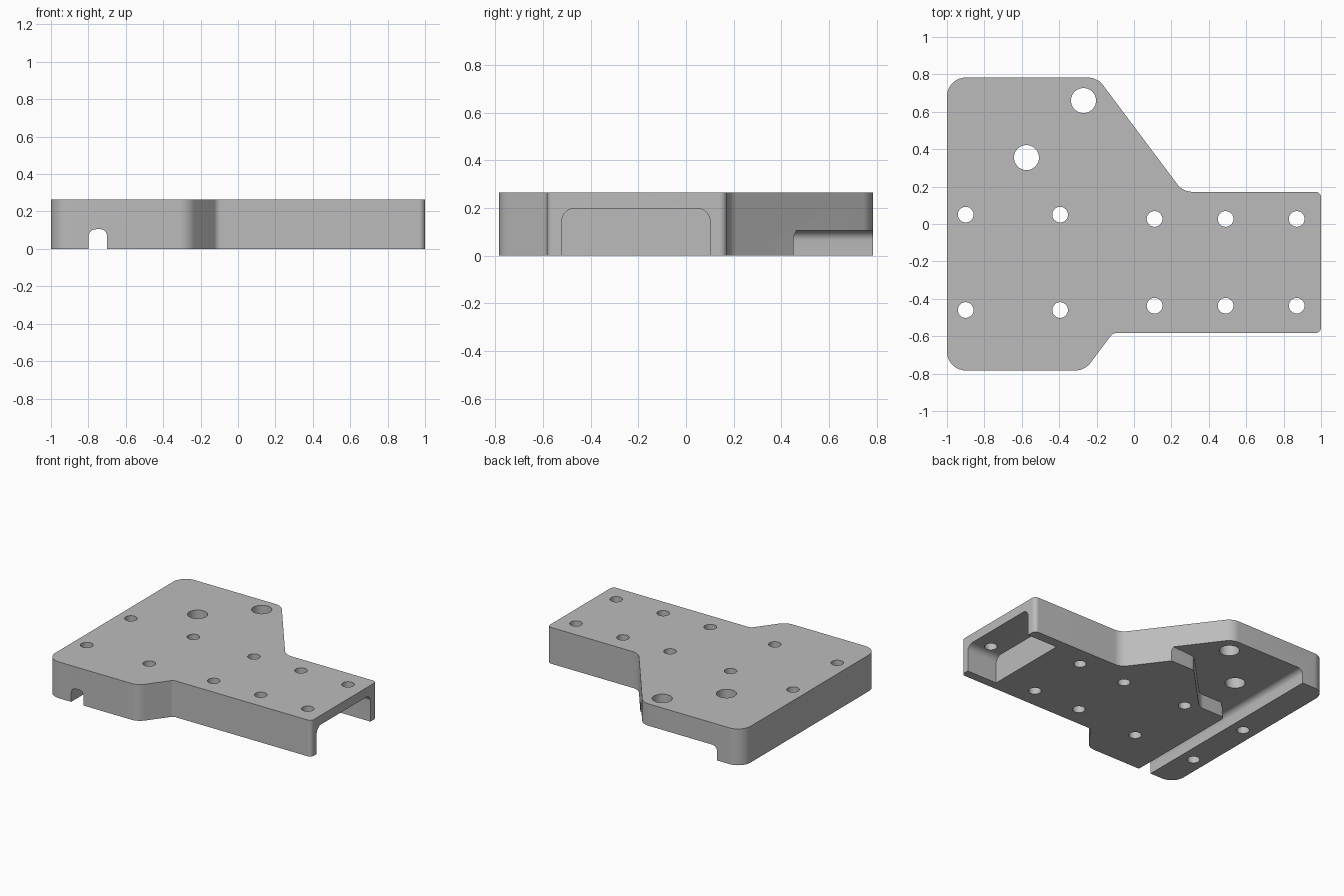
import bpy, bmesh
from math import tan
from mathutils import Vector

cube = bpy.data.objects.get("Cube")
if cube:
    bpy.data.objects.remove(cube, do_unlink=True)

HEIGHT = 0.265

grey = bpy.data.materials.new("plain grey")
grey.use_nodes = True
grey.diffuse_color = (0.5, 0.5, 0.5, 1)
grey.node_tree.nodes["Principled BSDF"].inputs["Base Color"].default_value = (0.5, 0.5, 0.5, 1)


def rounded(corners, steps=8):
    """Polygon from (x, y, radius) corners, each replaced by an arc."""
    points = []
    for i, (x, y, r) in enumerate(corners):
        p = Vector((x, y))
        if r == 0:
            points.append(p)
            continue
        to_prev = (Vector(corners[i - 1][:2]) - p).normalized()
        to_next = (Vector(corners[(i + 1) % len(corners)][:2]) - p).normalized()
        reach = r / tan(to_prev.angle(to_next) / 2)
        middle = (to_prev + to_next).normalized()
        centre = p + middle * (reach / to_prev.dot(middle))
        a, b = p + to_prev * reach - centre, p + to_next * reach - centre
        for k in range(steps + 1):
            points.append(centre + a.lerp(b, k / steps).normalized() * r)
    return [p for i, p in enumerate(points) if (p - points[i - 1]).length > 1e-4]


def prism(name, points, low, high, along_x=False, top_round=0):
    """Extrude a polygon along z, or along x when its points are (y, z)."""
    bm = bmesh.new()

    def ring(level):
        return [bm.verts.new((level, p.x, p.y) if along_x else (p.x, p.y, level)) for p in points]

    bottom, top = ring(low), ring(high)
    bm.faces.new(bottom)
    lid = bm.faces.new(top)
    for i in range(len(points)):
        bm.faces.new((bottom[i - 1], bottom[i], top[i], top[i - 1]))
    if top_round:
        bmesh.ops.bevel(bm, geom=list(lid.edges), offset=top_round, segments=6,
                        profile=0.5, affect="EDGES")
    bmesh.ops.recalc_face_normals(bm, faces=bm.faces[:])
    mesh = bpy.data.meshes.new(name)
    bm.to_mesh(mesh)
    bm.free()
    mesh.materials.append(grey)
    obj = bpy.data.objects.new(name, mesh)
    bpy.context.scene.collection.objects.link(obj)
    return obj


# Solid plate
plate = prism("mounting_plate", rounded([
    (-1, -0.783, 0.1), (-0.263, -0.783, 0.1), (-0.113, -0.583, 0.04), (1, -0.583, 0.03),
    (1, 0.172, 0.03), (0.262, 0.172, 0.1), (-0.196, 0.783, 0.1), (-1, 0.783, 0.1)]), 0, HEIGHT)

# Underside channel opening into the back pocket
cutters = [prism("channel_cutter", rounded([
    (-0.8, -1, 0), (-0.7, -1, 0), (-0.7, 0.1, 0.03), (-0.48, 0.1, 0.09), (-0.14, 0.45, 0.05),
    (0.5, 0.45, 0), (0.5, 1, 0), (-0.8, 1, 0)]), -0.1, 0.105, top_round=0.04)]

# Recess under the narrow end
cutters.append(prism("end_recess_cutter", rounded([
    (-0.52, -0.1, 0), (0.1, -0.1, 0), (0.1, 0.197, 0.05), (-0.52, 0.197, 0.05)]),
    0.755, 1.2, along_x=True))

# Through holes
holes = [(x, y, 0.042) for x in (-0.9, -0.395) for y in (0.05, -0.46)]
holes += [(x, y, 0.042) for x in (0.11, 0.49, 0.87) for y in (0.027, -0.437)]
holes += [(-0.27, 0.66, 0.067), (-0.575, 0.355, 0.067)]
for x, y, r in holes:
    square = [(x - r, y - r, r), (x + r, y - r, r), (x + r, y + r, r), (x - r, y + r, r)]
    cutters.append(prism("hole_cutter", rounded(square), -0.2, 0.5))

# Cut the plate and shade it
bpy.ops.object.select_all(action="DESELECT")
plate.select_set(True)
bpy.context.view_layer.objects.active = plate
for cutter in cutters:
    cutter.hide_render = True
    cut = plate.modifiers.new(cutter.name, "BOOLEAN")
    cut.operation, cut.solver, cut.object = "DIFFERENCE", "EXACT", cutter
    bpy.ops.object.modifier_apply(modifier=cut.name)
for cutter in cutters:
    bpy.data.objects.remove(cutter, do_unlink=True)
bpy.ops.object.shade_smooth_by_angle(angle=0.6)
